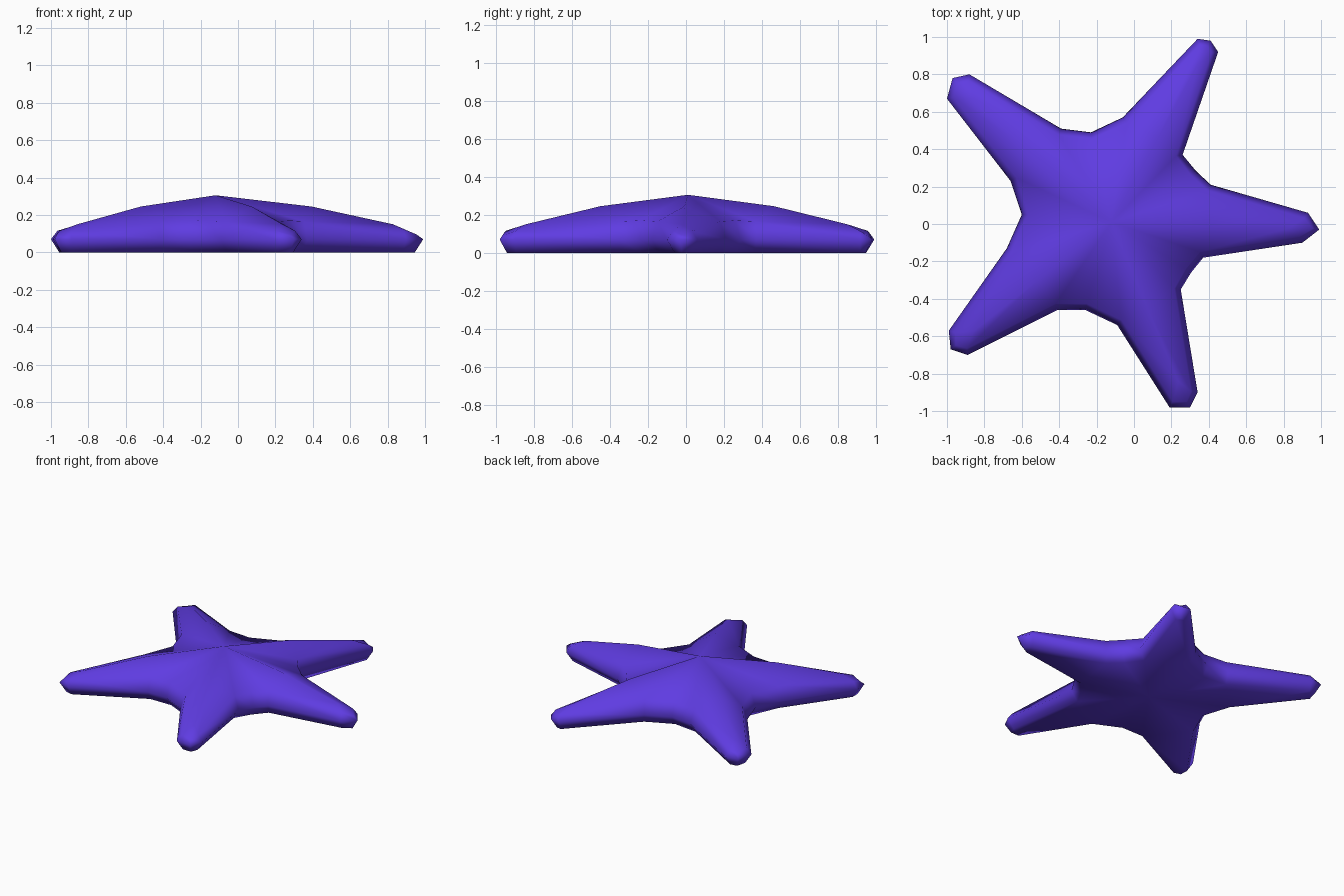
import bpy, bmesh
from mathutils import Vector

if "Cube" in bpy.data.objects:
    bpy.data.objects.remove(bpy.data.objects["Cube"])

# Clockwise outline; each arm: base, tip side, tip, tip side, base, valley
ARMS = [
    [(0.41, 0.21), (0.93, 0.06), (0.99, -0.03), (0.90, -0.10), (0.37, -0.18), (0.305, -0.26)],
    [(0.25, -0.35), (0.34, -0.90), (0.30, -0.98), (0.19, -0.98), (-0.09, -0.54), (-0.26, -0.46)],
    [(-0.41, -0.46), (-0.89, -0.70), (-0.98, -0.67), (-0.99, -0.57), (-0.68, -0.13), (-0.60, 0.05)],
    [(-0.66, 0.23), (-1.0, 0.67), (-0.97, 0.78), (-0.88, 0.80), (-0.39, 0.51), (-0.23, 0.49)],
    [(-0.06, 0.57), (0.34, 0.99), (0.41, 0.98), (0.45, 0.92), (0.26, 0.37), (0.33, 0.285)],
]
SHOULDER_Z = (0.165, 0.115, 0.095, 0.115, 0.165, 0.17)
CENTRE = Vector((-0.12, 0.01, 0.305))

outline = [Vector(p) for arm in ARMS for p in arm]
count = len(outline)


def inset(i, amount):
    """Move an outline point inward along its corner normal."""
    a = (outline[i] - outline[i - 1]).normalized()
    b = (outline[(i + 1) % count] - outline[i]).normalized()
    normal = Vector((a.y + b.y, -a.x - b.x)).normalized()
    return outline[i] + normal * amount


bm = bmesh.new()

# Underside, widest and shoulder rings
bottom, rim, shoulder = [], [], []
for i, p in enumerate(outline):
    q = inset(i, 0.045)
    bottom.append(bm.verts.new((q.x, q.y, 0)))
    rim.append(bm.verts.new((p.x, p.y, 0.07)))
    q = inset(i, 0.035)
    shoulder.append(bm.verts.new((q.x, q.y, SHOULDER_Z[i % 6])))
for i in range(count):
    j = (i + 1) % count
    bm.faces.new((bottom[i], bottom[j], rim[j], rim[i]))
    bm.faces.new((rim[i], rim[j], shoulder[j], shoulder[i]))

# Top ridges and flat underside of each arm
top = bm.verts.new(CENTRE)
base = bm.verts.new((CENTRE.x, CENTRE.y, 0))
for k in range(5):
    s = shoulder[k * 6:k * 6 + 6]
    b = bottom[k * 6:k * 6 + 6]
    tip = (outline[k * 6 + 1] + outline[k * 6 + 2] + outline[k * 6 + 3]) / 3
    tip = tip * 0.4 + outline[k * 6 + 2] * 0.6
    mid = CENTRE.xy.lerp(tip, 0.47)
    end = CENTRE.xy.lerp(tip, 0.87)
    m = bm.verts.new((mid.x, mid.y, 0.245))
    r = bm.verts.new((end.x, end.y, 0.15))
    for f in ((top, shoulder[k * 6 - 1], s[0]), (top, s[0], m), (m, s[0], s[1], r),
              (r, s[1], s[2]), (r, s[2], s[3]), (r, s[3], s[4], m),
              (m, s[4], top), (top, s[4], s[5]),
              (base, bottom[k * 6 - 1], b[0]), (base, b[0], b[4]),
              (b[0], b[1], b[3], b[4]), (b[1], b[2], b[3]), (base, b[4], b[5])):
        bm.faces.new(f)
bmesh.ops.recalc_face_normals(bm, faces=bm.faces)
for f in bm.faces:
    f.smooth = True

mesh = bpy.data.meshes.new("starfish_body")
bm.to_mesh(mesh)
bm.free()

# Single violet colour
violet = bpy.data.materials.new("violet")
violet.diffuse_color = (0.115, 0.045, 0.76, 1)
violet.use_nodes = True
violet.node_tree.nodes["Principled BSDF"].inputs["Base Color"].default_value = violet.diffuse_color
mesh.materials.append(violet)
body = bpy.data.objects.new("starfish_body", mesh)
bpy.context.collection.objects.link(body)
